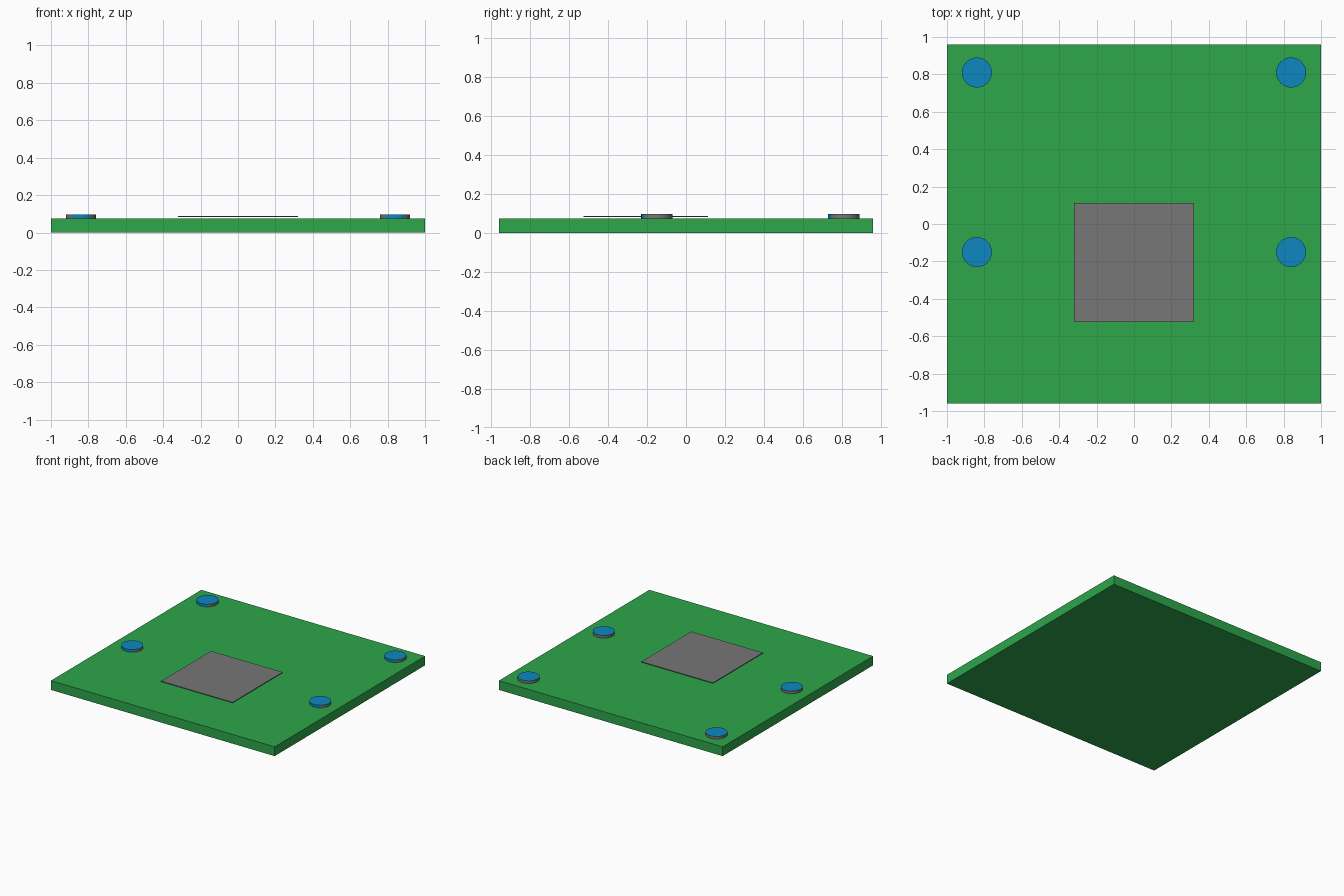
import bpy

if "Cube" in bpy.data.objects:
    bpy.data.objects.remove(bpy.data.objects["Cube"])

def material(name, rgb):
    m = bpy.data.materials.new(name)
    m.diffuse_color = (*rgb, 1)
    m.use_nodes = True
    m.node_tree.nodes["Principled BSDF"].inputs["Base Color"].default_value = m.diffuse_color
    return m

green = material("board green", (0.026, 0.385, 0.07))
blue = material("button blue", (0.004, 0.245, 0.53))
gray = material("panel gray", (0.184, 0.184, 0.184))

def box(name, x, y, z, mat):
    """Box spanning the given (low, high) ranges."""
    spans = (x, y, z)
    bpy.ops.mesh.primitive_cube_add(size=1, location=[(a + b) / 2 for a, b in spans])
    ob = bpy.context.object
    ob.name = name
    ob.scale = [b - a for a, b in spans]
    bpy.ops.object.transform_apply(location=False, rotation=False, scale=True)
    ob.data.materials.append(mat)

# Base board and the thin panel hovering just above it
box("board", (-1, 1), (-0.96, 0.96), (0, 0.075), green)
box("center_panel", (-0.32, 0.32), (-0.525, 0.113), (0.082, 0.087), gray)

# Four round buttons: blue caps and fronts, gray rims
for side, x in (("left", -0.84), ("right", 0.84)):
    for row, y in (("front", -0.15), ("back", 0.81)):
        bpy.ops.mesh.primitive_cylinder_add(vertices=48, radius=0.08, depth=0.021,
                                            location=(x, y, 0.0855))
        ob = bpy.context.object
        ob.name = f"button_{row}_{side}"
        ob.data.materials.append(blue)
        ob.data.materials.append(gray)
        for p in ob.data.polygons:
            p.material_index = 0 if p.normal.z > 0.5 or p.normal.y < -0.8 else 1
        bpy.ops.object.shade_smooth_by_angle()
